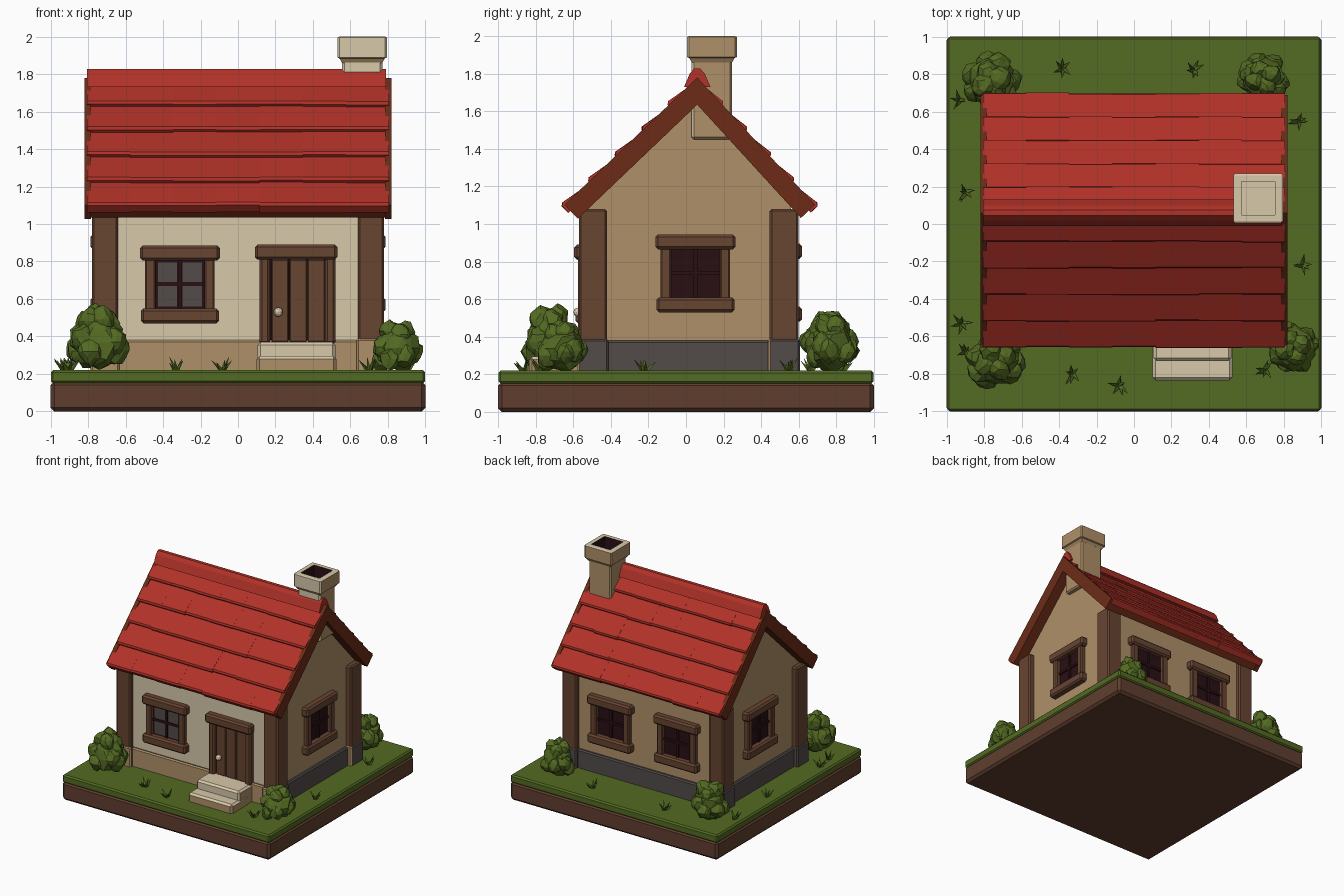
import bpy, bmesh, math, random
from mathutils import Matrix, Vector

if "Cube" in bpy.data.objects:
    bpy.data.objects.remove(bpy.data.objects["Cube"])

random.seed(4)


def mat(name, r, g, b):
    m = bpy.data.materials.new(name)
    m.diffuse_color = (r, g, b, 1)
    m.use_nodes = True
    m.node_tree.nodes["Principled BSDF"].inputs["Base Color"].default_value = m.diffuse_color
    return m


RED = mat("roof red", 0.44, 0.032, 0.021)
TRIM = mat("roof trim rust", 0.15, 0.024, 0.008)
CREAM = mat("plaster cream", 0.68, 0.58, 0.40)
TAN = mat("plaster tan", 0.43, 0.28, 0.14)
WOOD = mat("wood brown", 0.135, 0.058, 0.031)
DIRT = mat("soil brown", 0.115, 0.048, 0.028)
GREEN = mat("grass green", 0.088, 0.145, 0.016)
STONE = mat("stone grey", 0.085, 0.07, 0.068)
DARK = mat("dark opening", 0.022, 0.005, 0.007)
I4 = Matrix.Identity(4)


def finish(name, bm, mats, rule=None):
    """Turn a bmesh into an object; rule maps a face to a material index."""
    bmesh.ops.recalc_face_normals(bm, faces=bm.faces)
    bm.normal_update()
    if rule:
        for f in bm.faces:
            f.material_index = rule(f)
    me = bpy.data.meshes.new(name)
    bm.to_mesh(me)
    bm.free()
    for m in mats:
        me.materials.append(m)
    ob = bpy.data.objects.new(name, me)
    bpy.context.collection.objects.link(ob)
    return ob


def front_top(f):
    return 0 if f.normal.y < -0.5 or f.normal.z > 0.6 else 1


def box(name, x, y, z, mats, bevel=0.012, frame=I4, rule=None):
    bm = bmesh.new()
    bmesh.ops.create_cube(bm, size=1)
    for v in bm.verts:
        v.co = Vector([(a + b) / 2 + c * (b - a) for (a, b), c in zip((x, y, z), v.co)])
    if bevel:
        bmesh.ops.bevel(bm, geom=bm.edges[:], offset=bevel, segments=1, affect='EDGES')
    bm.transform(frame)
    return finish(name, bm, mats if isinstance(mats, list) else [mats], rule)


def add_prism(bm, prof, x0, x1):
    """Extrude a (y, z) profile along x."""
    a = [bm.verts.new((x0, p[0], p[1])) for p in prof]
    b = [bm.verts.new((x1, p[0], p[1])) for p in prof]
    bm.faces.new(a)
    bm.faces.new(b[::-1])
    for i in range(len(a)):
        j = (i + 1) % len(a)
        bm.faces.new((a[i], b[i], b[j], a[j]))


def prism(name, prof, x0, x1, mats, rule=None):
    bm = bmesh.new()
    add_prism(bm, prof, x0, x1)
    return finish(name, bm, mats, rule)


# Ground slab
box("soil_base", (-1, 1), (-1, 1), (0, 0.16), DIRT, 0.02)
box("grass_layer", (-0.998, 0.998), (-0.998, 0.998), (0.15, 0.22), GREEN, 0.012)

# House body with gables, cream at the front and tan elsewhere
prism("walls", [(-0.53, 0.22), (0.56, 0.22), (0.56, 1.12), (0.06, 1.66), (-0.53, 1.10)],
      -0.73, 0.73, [CREAM, TAN], front_top)
box("foundation", (-0.755, 0.755), (-0.55, 0.585), (0.2, 0.38), [TAN, STONE], 0.01,
    rule=lambda f: 0 if f.normal.y < -0.5 else 1)
for sx, side in ((-1, "left"), (1, "right")):
    for y, end in (((-0.57, -0.42), "front"), ((0.445, 0.6), "back")):
        xs = sorted((sx * 0.64, sx * 0.78))
        box(f"{end}_{side}_post", xs, y, (0.36, 1.08), WOOD)
        box(f"{end}_{side}_corner_stone", (xs[0] - 0.008, xs[1] + 0.008),
            (y[0] - 0.008, y[1] + 0.008), (0.2, 0.39), [TAN, STONE],
            rule=lambda f: 0 if f.normal.y < -0.5 else 1)

# Roof: points are placed along each slope (t) and off it (h)
APEX = Vector((0.06, 1.775))
EAVE = {-1: Vector((-0.645, 1.10)), 1: Vector((0.685, 1.10))}


def slope(s, t, h):
    d = EAVE[s] - APEX
    n = Vector((-d.y, d.x)).normalized() * s
    return APEX + d * t + n * h


def chevron(top, bottom, t=1.0):
    k = 1.4
    return [slope(-1, t, top), APEX + Vector((0, top * k)), slope(1, t, top),
            slope(1, t, bottom), APEX + Vector((0, bottom * k)), slope(-1, t, bottom)]


prism("roof_deck", chevron(-0.04, -0.1, 0.99), -0.8, 0.8, [TRIM])
for sx, side in ((-1, "left"), (1, "right")):
    prism(f"{side}_gable_board", chevron(0.003, -0.1), *sorted((sx * 0.785, sx * 0.82)), [TRIM])

ROWS, COLS, HALF = 5, 7, 0.807
for s, side in ((-1, "front"), (1, "back")):
    bm = bmesh.new()
    for r in range(ROWS):
        for c in range(COLS):
            j = random.uniform(-0.005, 0.005)
            w = 2 * HALF / COLS
            t0, t1 = r / ROWS, (r + 1) / ROWS + 0.012 + j
            add_prism(bm, [slope(s, t0, -0.01), slope(s, t1 - 0.015, 0.018 + j / 2),
                           slope(s, t1, 0.008), slope(s, t1, -0.042), slope(s, t0, -0.045)],
                      -HALF + c * w, -HALF + (c + 1) * w)
    finish(f"{side}_roof_tiles", bm, [RED])
prism("ridge_cap", [(-0.01, 1.73), (0.02, 1.80), (0.045, 1.828), (0.075, 1.828),
                    (0.1, 1.80), (0.13, 1.73)], -0.807, 0.79, [RED])

# Chimney: stem, flared collar and hollow cap
box("chimney_stem", (0.555, 0.77), (0.03, 0.245), (1.45, 1.9), [CREAM, TAN], rule=front_top)
bm = bmesh.new()
bmesh.ops.create_cube(bm, size=1)
for v in bm.verts:
    k = 0.255 if v.co.z > 0 else 0.215
    v.co = Vector((0.6625 + v.co.x * k, 0.138 + v.co.y * k, 1.895 if v.co.z > 0 else 1.86))
finish("chimney_collar", bm, [TAN])
bm = bmesh.new()
bmesh.ops.create_cube(bm, size=1)
bmesh.ops.bevel(bm, geom=bm.edges[:], offset=0.04, segments=1, affect='EDGES')
for v in bm.verts:
    v.co = Vector((0.6625 + v.co.x * 0.265, 0.138 + v.co.y * 0.265, 1.942 + v.co.z * 0.116))
bm.normal_update()
top = max(bm.faces, key=lambda f: f.calc_center_median().z)
bmesh.ops.inset_region(bm, faces=[top], thickness=0.045)
walls = bmesh.ops.extrude_face_region(bm, geom=[top])
bmesh.ops.translate(bm, vec=(0, 0, -0.1), verts=[g for g in walls["geom"] if isinstance(g, bmesh.types.BMVert)])
if top.is_valid:
    bm.faces.remove(top)


def cap_rule(f):
    c = f.calc_center_median()
    inside = max(abs(c.x - 0.6625), abs(c.y - 0.138)) < 0.1 and c.z < 1.99 and c.z > 1.885
    return 2 if inside else front_top(f)


finish("chimney_cap", bm, [CREAM, TAN, DARK], cap_rule)


# Windows: local frame has x along the wall, -y outward, z up
def window(name, x, y, turn, z0, panes=False):
    fr = Matrix.Translation((x, y, z0)) @ Matrix.Rotation(math.radians(turn), 4, 'Z')
    box(name + "_opening", (-0.15, 0.15), (-0.006, 0.002), (0.06, 0.36), DARK, 0, fr)
    for s in (-1, 1):
        box(name + "_jamb", sorted((s * 0.13, s * 0.185)), (-0.04, 0.02), (0.04, 0.37), WOOD, 0.008, fr)
        for z in ((0.09, 0.2), (0.22, 0.325)):
            if panes:
                box(name + "_pane", sorted((s * 0.015, s * 0.118)), (-0.01, 0), z, STONE, 0, fr)
    box(name + "_lintel", (-0.213, 0.213), (-0.058, 0.02), (0.335, 0.415), WOOD, 0.014, fr)
    box(name + "_sill", (-0.208, 0.208), (-0.058, 0.02), (0, 0.08), WOOD, 0.014, fr)
    box(name + "_upright_bar", (-0.011, 0.011), (-0.018, 0), (0.06, 0.36), DARK, 0, fr)
    box(name + "_cross_bar", (-0.14, 0.14), (-0.018, 0), (0.2, 0.221), DARK, 0, fr)


window("front_window", -0.31, -0.53, 0, 0.47, True)
window("right_window", 0.73, 0.05, 90, 0.535 - 0.005)
window("left_window", -0.73, 0.05, -90, 0.53)
window("back_window_a", 0.32, 0.56, 180, 0.48)
window("back_window_b", -0.32, 0.56, 180, 0.48)

# Door, frame, knob and steps
box("door_gap", (0.15, 0.49), (-0.54, -0.52), (0.36, 0.83), DARK, 0)
for i in range(3):
    box("door_plank", (0.178 + i * 0.097, 0.27 + i * 0.097), (-0.555, -0.52), (0.37, 0.81), WOOD, 0.005)
for x in (0.115, 0.465):
    box("door_jamb", (x, x + 0.055), (-0.575, -0.52), (0.36, 0.83), WOOD)
box("door_lintel", (0.09, 0.53), (-0.595, -0.52), (0.81, 0.89), WOOD, 0.014)
bm = bmesh.new()
bmesh.ops.create_icosphere(bm, subdivisions=2, radius=0.025, matrix=Matrix.Translation((0.215, -0.575, 0.53)))
finish("door_knob", bm, [CREAM])
box("upper_step", (0.105, 0.52), (-0.73, -0.53), (0.2, 0.37), [CREAM, TAN], 0.016, rule=front_top)
box("lower_step", (0.1, 0.525), (-0.835, -0.6), (0.2, 0.295), [CREAM, TAN], 0.016,
    rule=lambda f: 0 if f.normal.z > 0.6 else 1)


# Bushes: a lumpy core with smaller faceted clumps around it
def bush(name, x, y, r, h):
    bm = bmesh.new()
    lumps = [(0, 0, 0.42, 0.8)]
    for i in range(7):
        a = i * math.tau / 7 + random.uniform(-0.3, 0.3)
        lumps.append((0.58 * math.cos(a), 0.58 * math.sin(a), random.uniform(0.2, 0.5), 0.4))
    for i in range(4):
        a = i * math.tau / 4 + 0.4
        lumps.append((0.3 * math.cos(a), 0.3 * math.sin(a), random.uniform(0.66, 0.8), 0.38))
    for lx, ly, lz, lr in lumps:
        vs = bmesh.ops.create_icosphere(bm, subdivisions=2, radius=1)["verts"]
        for v in vs:
            c = v.co * lr * random.uniform(0.85, 1.12)
            v.co = Vector((x + r * (lx + c.x), y + r * (ly + c.y),
                           max(0.2, 0.22 + h * (lz + c.z * 0.56))))
    finish(name, bm, [GREEN])


bush("front_left_bush", -0.74, -0.73, 0.165, 0.35)
bush("front_right_bush", 0.85, -0.66, 0.145, 0.28)
bush("back_left_bush", -0.76, 0.76, 0.165, 0.32)
bush("back_right_bush", 0.69, 0.78, 0.145, 0.3)

# Grass tufts: leaning three-sided blades
for x, y in ((-0.38, 0.83), (0.32, 0.82), (0.88, 0.55), (0.9, -0.22), (-0.33, -0.8), (-0.08, -0.86),
             (-0.92, -0.53), (-0.9, 0.17), (0.7, -0.78), (-0.93, 0.66), (-0.9, -0.68)):
    bm = bmesh.new()
    for i in range(6):
        m = (Matrix.Translation((x, y, 0.21)) @ Matrix.Rotation(i * 1.05 + random.random(), 4, 'Z')
             @ Matrix.Rotation(random.uniform(0.35, 0.95), 4, 'Y')
             @ Matrix.Translation((0, 0, 0.04)))
        bmesh.ops.create_cone(bm, cap_ends=True, segments=3, radius1=0.016, radius2=0.001,
                              depth=random.uniform(0.07, 0.1), matrix=m)
    finish("grass_tuft", bm, [GREEN])
